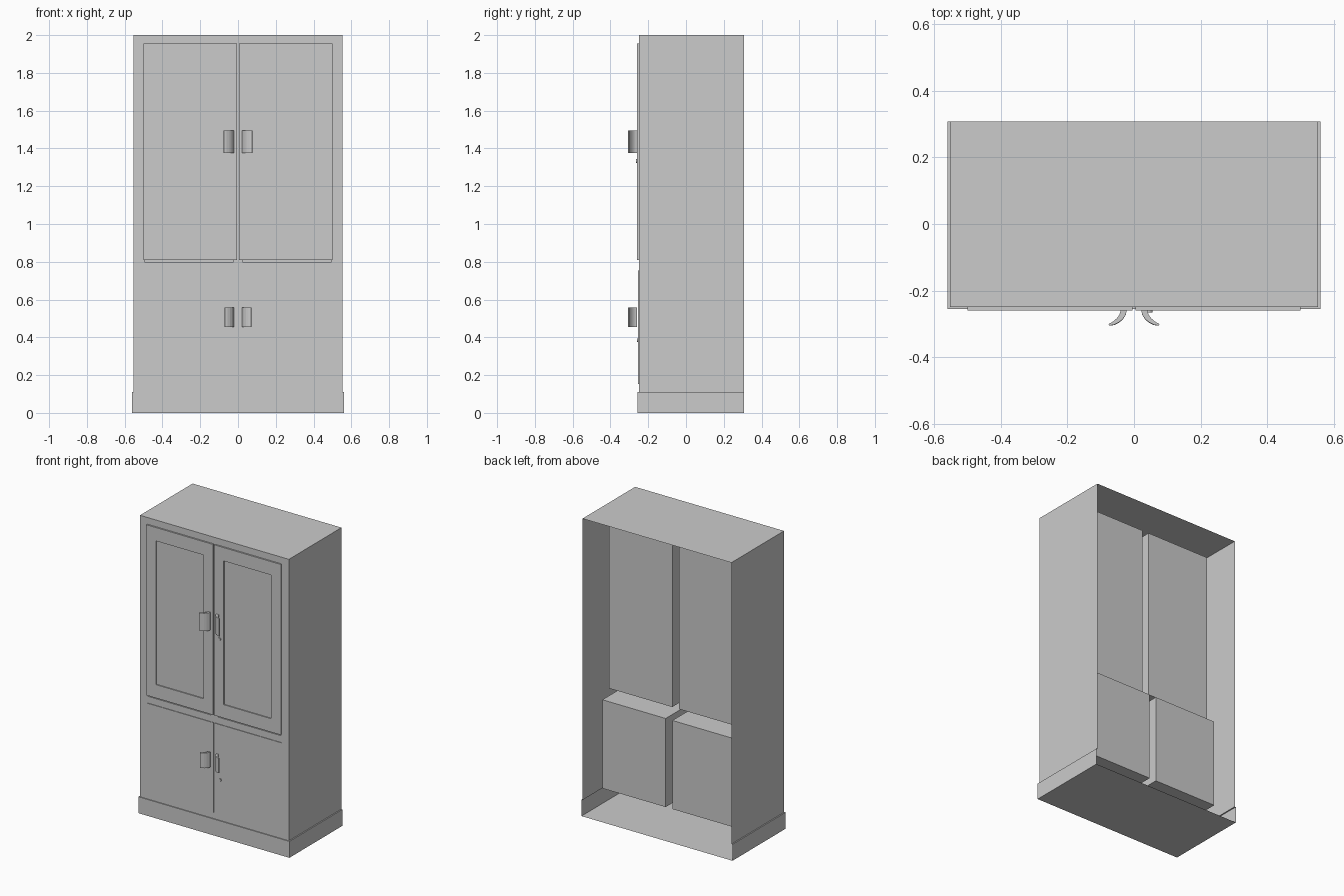
import bpy, bmesh, math
from mathutils import Matrix

if "Cube" in bpy.data.objects:
    bpy.data.objects.remove(bpy.data.objects["Cube"])

FRONT, BACK = -0.25, 0.308


def finish(name, bm):
    bmesh.ops.remove_doubles(bm, verts=bm.verts[:], dist=1e-5)
    bmesh.ops.recalc_face_normals(bm, faces=bm.faces[:])
    me = bpy.data.meshes.new(name)
    bm.to_mesh(me)
    bm.free()
    ob = bpy.data.objects.new(name, me)
    bpy.context.collection.objects.link(ob)
    return ob


def quad(bm, *pts):
    return bm.faces.new([bm.verts.new(p) for p in pts])


# Cabinet body: open-backed shell, door openings pushed inward as compartments
bm = bmesh.new()
xs = [-0.553, -0.495, -0.025, 0.025, 0.495, 0.553]
zs = [0.11, 0.155, 0.75, 0.80, 1.95, 2.0]
openings = []
for i in range(5):
    for j in range(5):
        f = quad(bm, (xs[i], FRONT, zs[j]), (xs[i + 1], FRONT, zs[j]),
                 (xs[i + 1], FRONT, zs[j + 1]), (xs[i], FRONT, zs[j + 1]))
        if i in (1, 3) and j in (1, 3):
            openings.append((f, 0.18 if j == 1 else 0.11))
for f, depth in openings:
    new = bmesh.ops.extrude_discrete_faces(bm, faces=[f])["faces"][0]
    for v in new.verts:
        v.co.y = depth

# side walls, top, plinth band, plinth ledge and floor
W, PW, PF = 0.553, 0.561, -0.256
levels = [(PW, PF, 0.0), (PW, PF, 0.11), (W, FRONT, 0.11), (W, FRONT, 2.0)]
for k, ((w0, f0, z0), (w1, f1, z1)) in enumerate(zip(levels, levels[1:])):
    lo = [(-w0, BACK, z0), (-w0, f0, z0), (w0, f0, z0), (w0, BACK, z0)]
    hi = [(-w1, BACK, z1), (-w1, f1, z1), (w1, f1, z1), (w1, BACK, z1)]
    for n in range(3):
        if not (k == 2 and n == 1):
            quad(bm, lo[n], lo[n + 1], hi[n + 1], hi[n])
for w, f, z in (levels[0], levels[-1]):
    quad(bm, (-w, BACK, z), (-w, f, z), (w, f, z), (w, BACK, z))
finish("cabinet_body", bm)


def ring_stack(name, rings, side):
    """Bridge rectangles (x0, x1, z0, z1, y) and cap both ends."""
    bm = bmesh.new()
    loops = [[bm.verts.new((side * x, y, z)) for x, z in
              ((x0, z0), (x1, z0), (x1, z1), (x0, z1))]
             for x0, x1, z0, z1, y in rings]
    for a, b in zip(loops, loops[1:]):
        for n in range(4):
            m = (n + 1) % 4
            bm.faces.new((a[n], a[m], b[m], b[n]))
    bm.faces.new(loops[0])
    bm.faces.new(loops[-1])
    return finish(name, bm)


# Curved pull profile (x, y), relative to the door surface
PULL = [(0.022, 0.0), (0.040, 0.0), (0.044, -0.013), (0.052, -0.024),
        (0.064, -0.034), (0.077, -0.041), (0.074, -0.046), (0.060, -0.043),
        (0.046, -0.036), (0.034, -0.026), (0.025, -0.013)]


def handle(name, side, y, z0, z1, scale):
    bm = bmesh.new()
    f = bm.faces.new([bm.verts.new((side * (0.022 + (px - 0.022) * scale), y + py, z0))
                      for px, py in PULL])
    new = bmesh.ops.extrude_face_region(bm, geom=[f])["geom"]
    for v in new:
        if isinstance(v, bmesh.types.BMVert):
            v.co.z = z1
    return finish(name, bm)


def lock(name, x, y, z):
    bm = bmesh.new()
    mat = Matrix.Translation((x, y, z)) @ Matrix.Rotation(math.pi / 2, 4, 'X')
    bmesh.ops.create_cone(bm, cap_ends=True, segments=12, radius1=0.010,
                          radius2=0.010, depth=0.012, matrix=mat)
    return finish(name, bm)


UP, LOW = -0.26, -0.254
for side, tag in ((-1, "left"), (1, "right")):
    # Upper doors with recessed panels, flat lower doors
    ring_stack("upper_door_" + tag, [
        (0.004, 0.5, 0.81, 1.955, FRONT), (0.004, 0.5, 0.81, 1.955, UP),
        (0.075, 0.428, 0.90, 1.865, UP), (0.075, 0.428, 0.90, 1.865, UP + 0.007)], side)
    ring_stack("lower_door_" + tag, [
        (0.004, 0.5, 0.153, 0.755, FRONT), (0.004, 0.5, 0.153, 0.755, LOW)], side)
    # Pull handles
    handle("upper_handle_" + tag, side, UP, 1.375, 1.495, 1.0)
    handle("lower_handle_" + tag, side, LOW - 0.006, 0.455, 0.557, 0.9)

# Key locks on the right doors
lock("upper_lock", 0.045, UP, 1.333)
lock("lower_lock", 0.045, LOW, 0.385)
